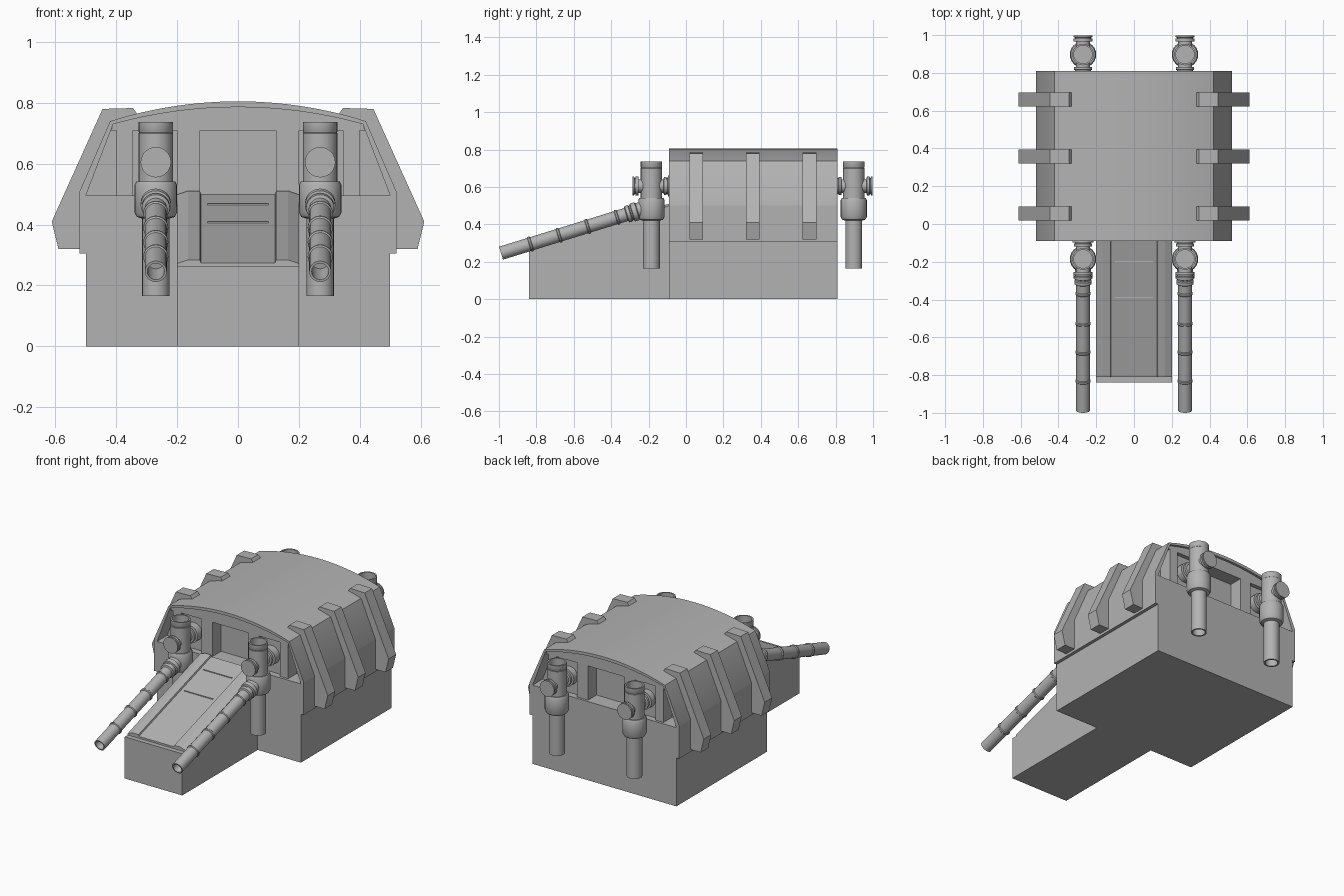
import bpy, bmesh, math
from mathutils import Vector, Matrix

if "Cube" in bpy.data.objects:
    bpy.data.objects.remove(bpy.data.objects["Cube"])

GREY = (0.45, 0.45, 0.45, 1)
grey = bpy.data.materials.new("plain grey")
grey.use_nodes = True
grey.diffuse_color = GREY
grey.node_tree.nodes["Principled BSDF"].inputs["Base Color"].default_value = GREY

FRONT, BACK = -0.09, 0.81
MID = (FRONT + BACK) / 2


def finish(name, bm, smooth=False):
    bmesh.ops.recalc_face_normals(bm, faces=bm.faces)
    mesh = bpy.data.meshes.new(name)
    bm.to_mesh(mesh)
    bm.free()
    mesh.materials.append(grey)
    ob = bpy.data.objects.new(name, mesh)
    bpy.context.collection.objects.link(ob)
    if smooth:
        bpy.ops.object.select_all(action='DESELECT')
        ob.select_set(True)
        bpy.context.view_layer.objects.active = ob
        bpy.ops.object.shade_smooth_by_angle(angle=math.radians(35))
    return ob


def extrude(name, outline, y0, y1, smooth=False, shear=0):
    """Extrude an x-z outline along y; shear lifts the upper points with y."""
    bm = bmesh.new()
    face = bm.faces.new([bm.verts.new((x, y0, z)) for x, z in outline])
    out = bmesh.ops.extrude_face_region(bm, geom=[face])["geom"]
    for v in out:
        if isinstance(v, bmesh.types.BMVert):
            v.co.y = y1
            if v.co.z > 0.1:
                v.co.z += shear * (y1 - y0)
    return finish(name, bm, smooth)


def box(name, x0, x1, y0, y1, z0, z1):
    return extrude(name, [(x0, z0), (x1, z0), (x1, z1), (x0, z1)], y0, y1)


def lathe(name, profile, origin, axis, sides=24):
    """Spin a (radius, height) profile around an axis through the origin."""
    bm = bmesh.new()
    verts = [bm.verts.new((r, 0, h)) for r, h in profile]
    edges = [bm.edges.new(pair) for pair in zip(verts, verts[1:])]
    bmesh.ops.spin(bm, geom=verts + edges, axis=(0, 0, 1), cent=(0, 0, 0),
                   angle=math.tau, steps=sides)
    bmesh.ops.remove_doubles(bm, verts=bm.verts, dist=1e-4)
    turn = Vector(axis).to_track_quat('Z', 'Y').to_matrix().to_4x4()
    bm.transform(Matrix.Translation(origin) @ turn)
    return finish(name, bm, True)


def arch(half, low, high, n=16):
    """Points of a shallow arc from +half to -half."""
    rise = high - low
    radius = (half * half + rise * rise) / (2 * rise)
    a = math.asin(half / radius)
    return [(radius * math.sin(t), high - radius + radius * math.cos(t))
            for t in (a - 2 * a * i / n for i in range(n + 1))]


# Main block and the wider sill it carries
box("base_block", -0.5, 0.5, FRONT, BACK, 0, 0.31)
box("sill_block", -0.52, 0.52, FRONT, BACK, 0.305, 0.495)

# Vaulted roof shell with sloped shoulders
outer = [(0.52, 0.495), (0.52, 0.51)] + arch(0.42, 0.74, 0.805) + [(-0.52, 0.51), (-0.52, 0.495)]
inner = [(0.5, 0.495)] + arch(0.41, 0.73, 0.786) + [(-0.5, 0.495)]
extrude("roof_shell", outer + inner[::-1], FRONT, BACK, True)

# Recessed room behind the window openings
extrude("inner_room", inner, FRONT + 0.1, BACK - 0.1)

# Headers, posts and wall panels on both ends
header = [(0.417, 0.71)] + arch(0.41, 0.73, 0.786) + [(-0.417, 0.71)]
for end, label in ((1, "front"), (-1, "back")):
    def depth(d):
        return MID - end * (MID - FRONT - d)
    extrude(label + "_header", header, depth(0.015), depth(0.1))
    for s, side in ((1, "left"), (-1, "right")):
        for part, a, b, d in (("outer_post", 0.345, 0.4, 0.015),
                              ("inner_post", 0.125, 0.2, 0.015),
                              ("wall_panel", 0.2, 0.345, 0.04)):
            box(f"{label}_{side}_{part}", s * a, s * b, depth(d), depth(0.1), 0.495, 0.71)

# Angled ribs clamped over the shoulders
rib = [(0.325, 0.755), (0.345, 0.783), (0.445, 0.78), (0.612, 0.41),
       (0.59, 0.32), (0.51, 0.32), (0.51, 0.51), (0.41, 0.735)]
for y in (0.055, 0.357, 0.66):
    for s, side in ((1, "left"), (-1, "right")):
        extrude(side + "_rib", [(s * x, z) for x, z in rib], y - 0.037, y + 0.037)

# Ramp with chamfered side rails and a front lip
SLOPE = 0.315
START = -0.84
half_deck = [(0.2, 0), (0.2, 0.262), (0.165, 0.274), (0.125, 0.274), (0.122, 0.264)]
deck = half_deck + [(-x, z) for x, z in half_deck[::-1]]
extrude("ramp", [(x, z + (0.01 if z else 0)) for x, z in deck], START + 0.03, FRONT, shear=SLOPE)
box("ramp_lip", -0.2, 0.2, START, START + 0.031, 0, 0.262)
for y in (-0.39, -0.2):
    z = 0.274 + SLOPE * (y - START - 0.03)
    box("ramp_seam", -0.1, 0.1, y - 0.003, y + 0.003, z - 0.01, z + 0.004)

# Vertical standpipes with collar, end knob and wall flange
stand = [(0, 0.3), (0.036, 0.3), (0.036, 0.165), (0.045, 0.165), (0.045, 0.42),
         (0.062, 0.425), (0.07, 0.44), (0.07, 0.53), (0.064, 0.542), (0.057, 0.542),
         (0.057, 0.7), (0.055, 0.702), (0.057, 0.705), (0.057, 0.737), (0.048, 0.737),
         (0.048, 0.69), (0, 0.69)]
knob = [(0, 0), (0.036, 0), (0.036, 0.068), (0.05, 0.07), (0.05, 0.084),
        (0.042, 0.086), (0.042, 0.09), (0.05, 0.092), (0.05, 0.1), (0, 0.1)]
flange = [(0, 0), (0.036, 0), (0.036, 0.065), (0.048, 0.067), (0.048, 0.08),
          (0.042, 0.082), (0.042, 0.087), (0.056, 0.088), (0.056, 0.15), (0, 0.15)]
for s, side in ((1, "left"), (-1, "right")):
    x = s * 0.27
    for y, out, label in ((-0.185, -1, "front"), (0.897, 1, "back")):
        name = f"{label}_{side}_"
        lathe(name + "standpipe", stand, (x, y, 0), (0, 0, 1))
        lathe(name + "knob", knob, (x, y, 0.605), (0, out, 0))
        lathe(name + "flange", flange, (x, y, 0.605), (0, -out, 0))

    # Slanted outlet pipe with raised bands and a stepped joint
    tip, top = Vector((x, -0.989, 0.246)), Vector((x, -0.2, 0.49))
    length = (top - tip).length
    outlet = [(0, 0.12), (0.028, 0.12), (0.028, 0), (0.036, 0)]
    for band in (0.165, 0.325, 0.485, 0.65):
        outlet += [(0.036, band - 0.008), (0.041, band - 0.004),
                   (0.041, band + 0.004), (0.036, band + 0.008)]
    outlet += [(0.036, 0.7), (0.046, 0.705), (0.046, 0.722), (0.04, 0.726),
               (0.04, 0.732), (0.05, 0.736), (0.05, 0.76), (0.043, 0.765),
               (0.043, length), (0, length)]
    lathe(side + "_outlet_pipe", outlet, tip, top - tip)
